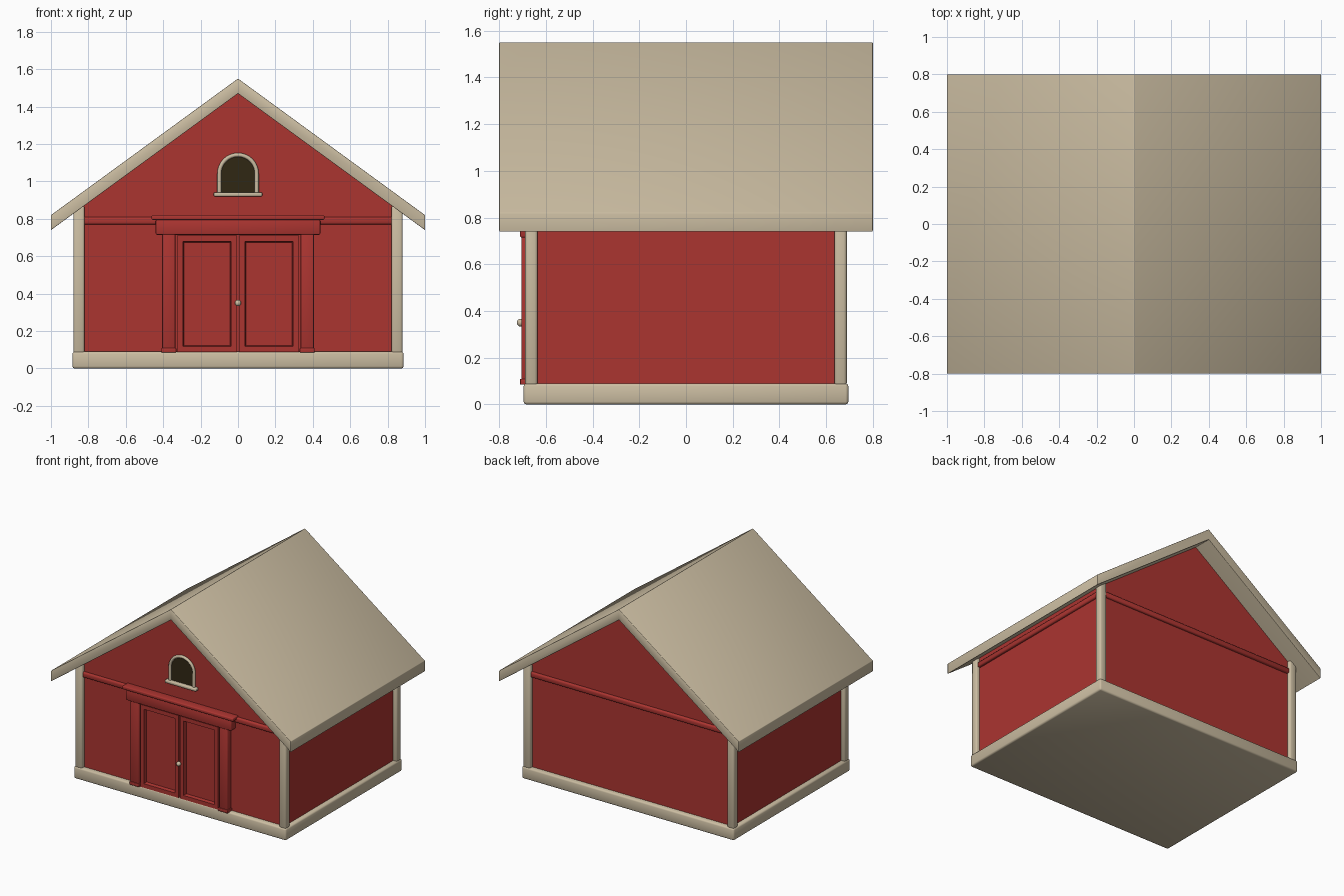
import bpy, bmesh, math
from mathutils import Vector

if "Cube" in bpy.data.objects:
    bpy.data.objects.remove(bpy.data.objects["Cube"], do_unlink=True)


def material(name, rgb):
    m = bpy.data.materials.new(name)
    m.use_nodes = True
    m.diffuse_color = (*rgb, 1)
    node = m.node_tree.nodes["Principled BSDF"]
    node.inputs["Base Color"].default_value = (*rgb, 1)
    node.inputs["Roughness"].default_value = 0.7
    return m


RED = material("barn red", (0.41, 0.035, 0.03))
CREAM = material("cream trim", (0.60, 0.51, 0.36))
DARK = material("dark opening", (0.03, 0.02, 0.007))


def finish(name, bm, mat, bevel=0.0):
    bmesh.ops.recalc_face_normals(bm, faces=bm.faces)
    if bevel:
        bmesh.ops.bevel(bm, geom=bm.edges[:], offset=bevel, segments=2,
                        profile=0.5, affect='EDGES')
    mesh = bpy.data.meshes.new(name)
    bm.to_mesh(mesh)
    bm.free()
    mesh.materials.append(mat)
    obj = bpy.data.objects.new(name, mesh)
    bpy.context.collection.objects.link(obj)
    smooth(obj)
    return obj


def smooth(obj):
    bpy.ops.object.select_all(action='DESELECT')
    obj.select_set(True)
    bpy.context.view_layer.objects.active = obj
    bpy.ops.object.shade_smooth_by_angle(angle=math.radians(50))


def box_bmesh(x, y, z):
    bm = bmesh.new()
    bmesh.ops.create_cube(bm, size=1)
    for v in bm.verts:
        for i, (lo, hi) in enumerate((x, y, z)):
            v.co[i] = lo if v.co[i] < 0 else hi
    return bm


def box(name, x, y, z, mat, bevel=0.0):
    return finish(name, box_bmesh(x, y, z), mat, bevel)


def prism(name, outline, y0, y1, mat, bevel=0.0):
    """Extrude an x/z outline along y."""
    bm = bmesh.new()
    face = bm.faces.new([bm.verts.new((x, y0, z)) for x, z in outline])
    ext = bmesh.ops.extrude_face_region(bm, geom=[face])
    moved = [g for g in ext["geom"] if isinstance(g, bmesh.types.BMVert)]
    bmesh.ops.translate(bm, verts=moved, vec=(0, y1 - y0, 0))
    return finish(name, bm, mat, bevel)


def span(a, b, side):
    return tuple(sorted((a * side, b * side)))


WX, WY = 0.85, 0.66          # wall planes
BX, BY, BZ = 0.885, 0.695, 0.09   # plinth
RIDGE, SLOPE, THICK = 1.55, 0.73, 0.08


def under(x):
    return RIDGE - THICK - SLOPE * abs(x)


# Plinth, walls and roof
box("plinth", (-BX, BX), (-BY, BY), (0, BZ), CREAM, 0.012)
prism("walls", [(-WX, 0.05), (WX, 0.05), (WX, under(WX) + 0.01),
                (0, under(0) + 0.01), (-WX, under(WX) + 0.01)], -WY, WY, RED)
prism("roof", [(-1, under(1)), (0, under(0)), (1, under(1)),
               (1, under(1) + THICK), (0, RIDGE), (-1, under(1) + THICK)],
      -0.8, 0.8, CREAM, 0.003)

# Corner posts
for sx, side in ((1, "left"), (-1, "right")):
    for sy, end in ((-1, "front"), (1, "back")):
        box(f"{end}_{side}_post", span(0.82, 0.88, sx), span(0.635, 0.688, sy),
            (0.08, 0.87), CREAM, 0.012)

# Horizontal trim around the walls
for s, end, side in ((-1, "front", "right"), (1, "back", "left")):
    box(f"{end}_trim", (-0.83, 0.83), span(WY - 0.02, WY + 0.018, s),
        (0.77, 0.81), RED, 0.01)
    box(f"{side}_trim", span(WX - 0.02, WX + 0.018, s), (-0.64, 0.64),
        (0.77, 0.81), RED, 0.01)

# Door surround
for s, side in ((1, "left"), (-1, "right")):
    box(f"{side}_door_jamb", span(0.335, 0.405, s), (-0.705, -0.64),
        (0.085, 0.73), RED, 0.006)
    box(f"{side}_jamb_foot", span(0.33, 0.41, s), (-0.71, -0.64),
        (0.085, 0.11), RED, 0.003)
box("door_lintel", (-0.44, 0.44), (-0.71, -0.64), (0.715, 0.795), RED, 0.006)
box("lintel_cap", (-0.462, 0.462), (-0.722, -0.64), (0.795, 0.82), RED, 0.006)

# Door leaves with recessed panels
for s, side in ((1, "left"), (-1, "right")):
    bm = box_bmesh(span(0.006, 0.325, s), (-0.7, -0.64), (0.088, 0.71))
    front = min(bm.faces, key=lambda f: f.calc_center_median().y)
    bmesh.ops.inset_region(bm, faces=[front], thickness=0.043)
    bmesh.ops.inset_region(bm, faces=[front], thickness=0.008)
    bmesh.ops.translate(bm, verts=front.verts[:], vec=(0, 0.025, 0))
    finish(f"{side}_door_leaf", bm, RED)

# Door knob
bm = bmesh.new()
bmesh.ops.create_uvsphere(bm, u_segments=16, v_segments=10, radius=0.017)
bmesh.ops.translate(bm, verts=bm.verts[:], vec=(0, -0.707, 0.35))
finish("door_knob", bm, CREAM)

# Arched loft window
R, SPRING, SILL = 0.1, 1.042, 0.935
arch = [(R * math.cos(math.pi * i / 16), SPRING + R * math.sin(math.pi * i / 16))
        for i in range(17)]
outline = [(R, SILL)] + arch + [(-R, SILL)]
prism("window_opening", outline, -WY - 0.004, -WY + 0.003, DARK)

curve = bpy.data.curves.new("window_frame", 'CURVE')
curve.dimensions = '3D'
curve.bevel_depth = 0.011
curve.bevel_resolution = 3
spline = curve.splines.new('POLY')
spline.points.add(len(outline) - 1)
for p, (x, z) in zip(spline.points, outline):
    p.co = (x, -WY - 0.006, z, 1)
curve.materials.append(CREAM)
frame = bpy.data.objects.new("window_frame", curve)
bpy.context.collection.objects.link(frame)
box("window_sill", (-0.13, 0.13), (-0.69, -0.65), (0.92, 0.942), CREAM, 0.006)
